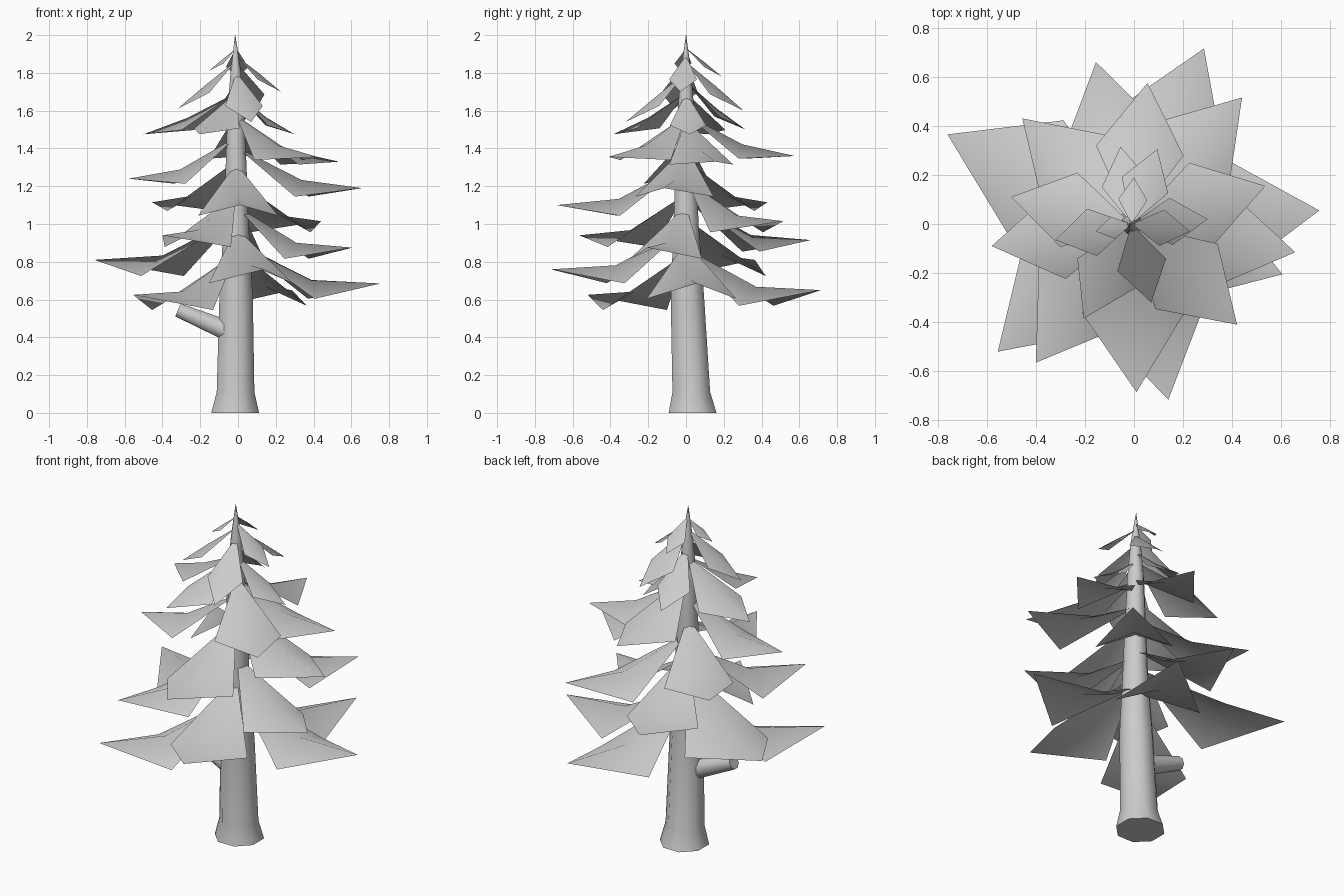
import bpy, bmesh, math
from mathutils import Vector

if "Cube" in bpy.data.objects:
    bpy.data.objects.remove(bpy.data.objects["Cube"])

SIDES = 8


def finish(name, bm, angle=None):
    me = bpy.data.meshes.new(name)
    bm.to_mesh(me)
    bm.free()
    ob = bpy.data.objects.new(name, me)
    bpy.context.collection.objects.link(ob)
    if angle:
        bpy.ops.object.select_all(action='DESELECT')
        ob.select_set(True)
        bpy.context.view_layer.objects.active = ob
        bpy.ops.object.shade_smooth_by_angle(angle=math.radians(angle))
    return ob


def tube(name, rings):
    """Loft rings of (centre, radius, u axis, v axis) into a capped tube."""
    bm = bmesh.new()
    loops = []
    for c, r, u, v in rings:
        loops.append([bm.verts.new(c + r * (math.cos(a) * u + math.sin(a) * v))
                      for a in (2 * math.pi * (i + .5) / SIDES for i in range(SIDES))])
    for lo, hi in zip(loops, loops[1:]):
        for i in range(SIDES):
            j = (i + 1) % SIDES
            bm.faces.new((lo[i], lo[j], hi[j], hi[i]))
    bm.faces.new(loops[0][::-1])
    bm.faces.new(loops[-1])
    bmesh.ops.recalc_face_normals(bm, faces=bm.faces)
    return finish(name, bm, 50)


X, Y, Z = Vector((1, 0, 0)), Vector((0, 1, 0)), Vector((0, 0, 1))

# Leaning tapered trunk with flared foot: z, centre x, centre y, radius
profile = [(0, -.015, .035, .137), (.11, -.013, .028, .108), (.6, -.01, .008, .096),
           (1.0, -.01, 0, .072), (1.3, -.01, 0, .060), (1.6, -.012, 0, .047),
           (1.8, -.012, 0, .030), (1.9, -.013, 0, .016), (2.0, -.015, 0, .001)]
tube("trunk", [(Vector((x, y, z)), r, X, Y) for z, x, y, r in profile])

# Broken branch stub
a, b = Vector((-.03, 0, .425)), Vector((-.318, 0, .545))
side = (b - a).normalized().cross(Y)
tube("branch_stub", [(a, .060, Y, side), (b, .040, Y, side)])


def lerp_table(table, z):
    for (z0, f0), (z1, f1) in zip(table, table[1:]):
        if z <= z1:
            return f0 + (f1 - f0) * max(0, (z - z0) / (z1 - z0))
    return table[-1][1]


def bough(index, tip):
    """Kite-shaped drooping bough, creased along its spine."""
    tip = Vector(tip)
    root = Vector((-.01, 0, 0))
    flat = Vector((tip.x, tip.y, 0)) - root
    length = flat.length
    across = Vector((-flat.y, flat.x, 0)).normalized() * length * .31
    drop = .22 if tip.z < 1.5 else .8 * length
    f = lerp_table([(.65, .08), (1.1, .15), (1.4, .3), (1.55, .5)], tip.z)
    root.z = tip.z + drop
    mid = Vector((root.x, 0, tip.z + drop * f)) + flat * .52
    low = mid - Z * .13 * length
    bm = bmesh.new()
    r, m, t, l, s = [bm.verts.new(p) for p in (root, mid, tip, low + across, low - across)]
    for f3 in ((r, m, l), (m, t, l), (r, s, m), (s, t, m)):
        bm.faces.new(f3)
    bm.normal_update()
    for face in bm.faces:
        if face.normal.z < 0:
            face.normal_flip()
    finish(f"bough_{index:02d}", bm, 60)


# Bough tips, from the lowest tier up
tips = [(-.555, -.52, .625), (.285, .715, .65), (.755, .055, .685), (.14, -.715, .76),
        (-.76, .365, .81), (.605, -.205, .875), (-.155, .66, .915), (-.4, -.565, .94),
        (.44, .515, 1.015), (.01, -.685, 1.10), (-.455, .43, 1.115), (.657, -.115, 1.19),
        (-.58, -.09, 1.24), (.535, .155, 1.33), (.42, -.41, 1.355), (.055, .575, 1.36),
        (-.205, -.385, 1.475), (-.5, .11, 1.475), (.3, .02, 1.475), (-.055, .315, 1.5),
        (.07, -.32, 1.54), (.095, .305, 1.6), (-.32, -.065, 1.61), (.228, -.03, 1.7),
        (0, .19, 1.78), (-.155, -.03, 1.81)]
for i, tip in enumerate(tips):
    bough(i + 1, tip)
